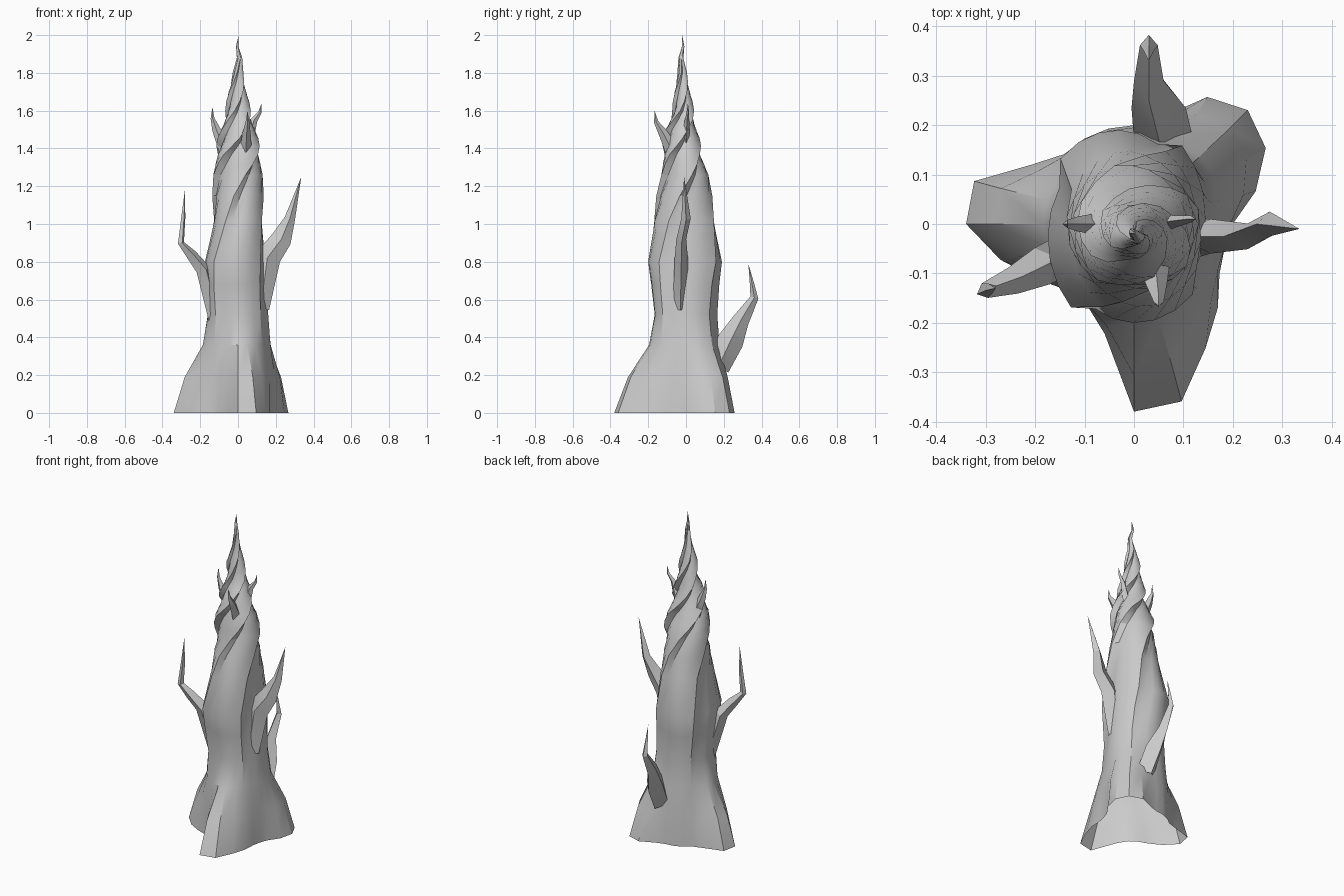
import bpy, bmesh, math
from mathutils import Vector

if "Cube" in bpy.data.objects:
    bpy.data.objects.remove(bpy.data.objects["Cube"])

SIDES = 24
# root flare: base radius every 15 degrees, counterclockwise from +x
ROOTS = [.2, .255, .308, .326, .297, .225, .2, .2, .2, .2, .24, .335,
         .34, .28, .225, .19, .19, .23, .38, .372, .29, .24, .2, .19]
# z, centre x, centre y, radius x, radius y, fold depth, twist, root weight
KEYS = [(0, 0, 0, .2, .2, 0, 0, 1),
        (.19, 0, 0, .19, .19, .02, 0, .62),
        (.36, 0, 0, .174, .18, .05, 0, .1),
        (.52, 0, 0, .168, .174, .08, 0, 0),
        (.68, -.01, -.004, .173, .193, .11, 2, 0),
        (.8, -.015, -.005, .175, .214, .14, 5, 0),
        (1.02, 0, -.01, .142, .177, .14, 18, 0),
        (1.15, 0, -.009, .138, .15, .16, 36, 0),
        (1.26, 0, -.006, .136, .13, .2, 62, 0),
        (1.37, 0, -.02, .13, .114, .28, 100, 0),
        (1.5, 0, -.027, .096, .088, .32, 160, 0),
        (1.6, 0, -.015, .07, .06, .34, 210, 0),
        (1.7, -.003, -.02, .053, .046, .36, 260, 0),
        (1.8, 0, -.02, .029, .026, .36, 305, 0),
        (1.88, .008, -.027, .015, .014, .3, 335, 0),
        (1.94, -.004, -.015, .007, .007, .2, 350, 0)]


def finish(bm, name, angle):
    bmesh.ops.recalc_face_normals(bm, faces=bm.faces)
    me = bpy.data.meshes.new(name)
    bm.to_mesh(me)
    bm.free()
    ob = bpy.data.objects.new(name, me)
    bpy.context.collection.objects.link(ob)
    bpy.ops.object.select_all(action='DESELECT')
    ob.select_set(True)
    bpy.context.view_layer.objects.active = ob
    bpy.ops.object.shade_smooth_by_angle(angle=math.radians(angle))
    return ob


def skin(bm, rings, tip):
    """Join the rings and close them to a point; the bottom stays open."""
    for lo, hi in zip(rings, rings[1:]):
        n = len(lo)
        for i in range(n):
            j = (i + 1) % n
            bm.faces.new((lo[i], lo[j], hi[j], hi[i]))
    top, end = rings[-1], bm.verts.new(tip)
    for i in range(len(top)):
        bm.faces.new((top[i], top[(i + 1) % len(top)], end))


# twisted trunk: extra rings where the twist is strong
levels = []
for a, b in zip(KEYS, KEYS[1:]):
    steps = max(1, round((b[6] - a[6]) / 22))
    levels += [[p + (q - p) * s / steps for p, q in zip(a, b)] for s in range(steps)]
levels.append(KEYS[-1])

bm = bmesh.new()
rings = []
for z, cx, cy, rx, ry, depth, twist, root in levels:
    ring = []
    for i in range(SIDES):
        a = math.radians(i * 15 + twist)
        fold = 1 - depth * (1 - (i + 2) % 6 / 5)   # saw-tooth folds of bark
        kx = rx * fold * (1 - root) + ROOTS[i] * root
        ky = ry * fold * (1 - root) + ROOTS[i] * root
        ring.append(bm.verts.new((cx + kx * math.cos(a), cy + ky * math.sin(a), z)))
    rings.append(ring)
skin(bm, rings, (.003, -.02, 2.0))
finish(bm, "trunk", 28)


def thorn(name, path, outward):
    """Four-sided spike; each path point is x, y, z, half width, half depth."""
    bm = bmesh.new()
    out = Vector(outward).normalized()
    side = Vector((-out.y, out.x, 0))
    pts = [Vector(p[:3]) for p in path]
    rings = []
    for k, (x, y, z, w, d) in enumerate(path[:-1]):
        t = (pts[k + 1] - pts[max(k - 1, 0)]).normalized()
        n = t.cross(side).normalized()
        rings.append([bm.verts.new(pts[k] + o) for o in
                      (side * w, n * d, -side * w, -n * d)])
    skin(bm, rings, pts[-1])
    finish(bm, name, 20)


# large broken branches
thorn("left_branch", [(-.12, -.05, .5, .04, .04), (-.185, -.085, .76, .04, .04),
                      (-.245, -.115, .835, .028, .03), (-.302, -.135, .9, .016, .018),
                      (-.29, -.13, 1.03, .01, .012), (-.28, -.13, 1.19, 0, 0)], (-1, -.45, 0))
thorn("right_branch", [(.12, -.03, .55, .04, .045), (.155, -.025, .82, .035, .07),
                       (.23, -.025, .92, .026, .055), (.275, 0, 1.03, .025, .028),
                       (.335, -.01, 1.25, 0, 0)], (1, 0, 0))
thorn("back_branch", [(.06, .17, .24, .06, .06), (.05, .235, .38, .055, .07),
                      (.03, .29, .49, .03, .045), (.03, .362, .61, .018, .022),
                      (.03, .35, .68, .01, .012), (.03, .33, .79, 0, 0)], (0, 1, 0))

# small thorns near the top
thorn("upper_left_thorn", [(-.06, 0, 1.37, .025, .035), (-.115, 0, 1.5, .015, .022),
                           (-.135, 0, 1.56, .008, .01), (-.135, 0, 1.62, 0, 0)], (-1, 0, 0))
thorn("upper_right_thorn", [(.05, 0, 1.43, .02, .03), (.085, .005, 1.55, .012, .018),
                            (.115, .01, 1.59, .007, .009), (.125, .01, 1.64, 0, 0)], (1, 0, 0))
thorn("upper_front_thorn", [(.04, -.06, 1.36, .035, .04), (.045, -.12, 1.48, .022, .025),
                            (.05, -.158, 1.54, .01, .012), (.05, -.166, 1.6, 0, 0)], (0, -1, 0))
